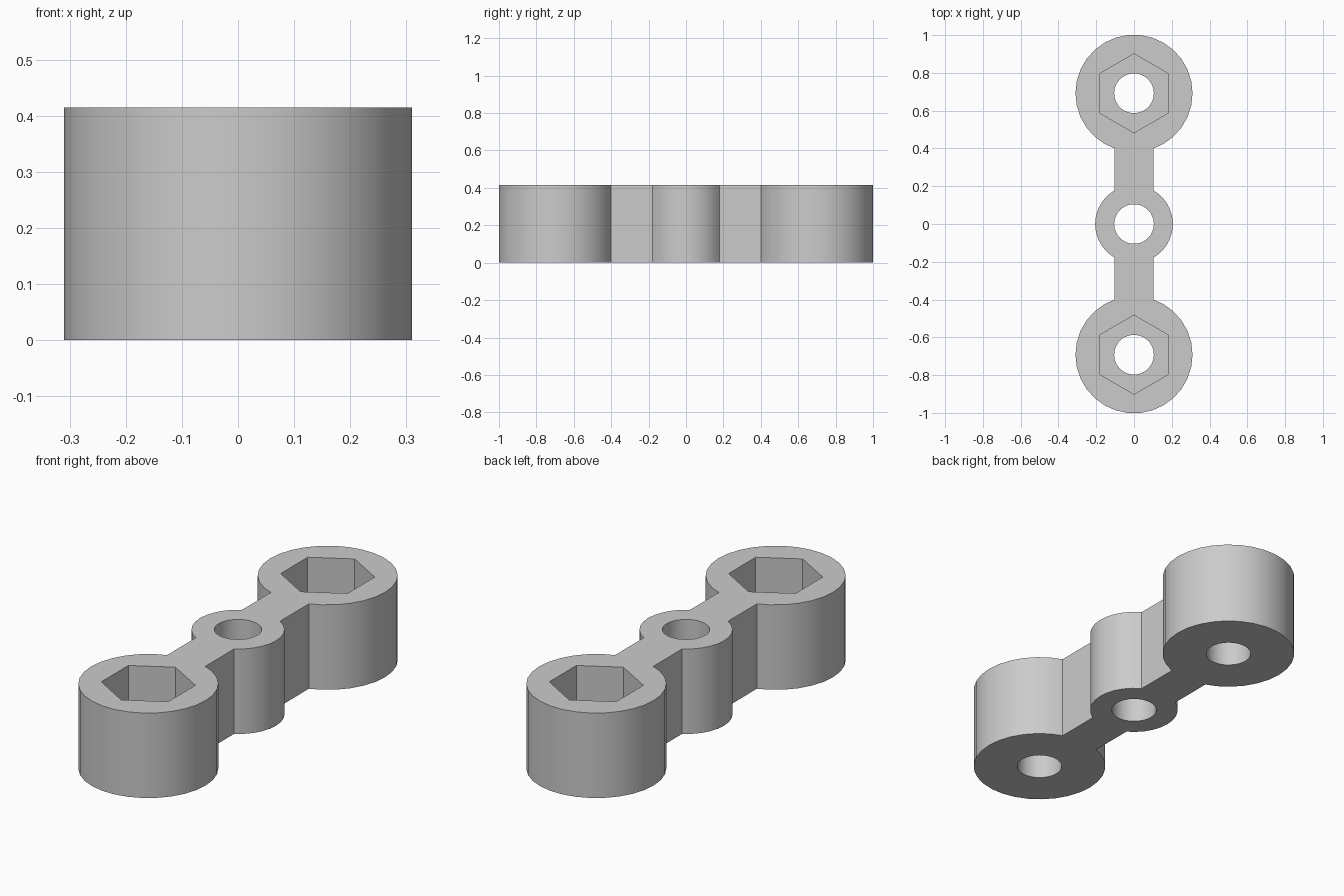
import bpy
import math

HEIGHT = 0.415
END_Y = 0.692      # distance of the end bosses from the middle
POCKET_FLOOR = 0.2

cube = bpy.data.objects.get("Cube")
if cube:
    bpy.data.objects.remove(cube, do_unlink=True)

grey = bpy.data.materials.new("light grey")
grey.use_nodes = True
colour = (0.6, 0.6, 0.6, 1)
grey.diffuse_color = colour
grey.node_tree.nodes["Principled BSDF"].inputs["Base Color"].default_value = colour


def prism(name, radius, y, bottom, top, sides=30):
    """Upright prism with a corner on +x (a hexagon gets a corner on +y)."""
    bpy.ops.mesh.primitive_cylinder_add(
        vertices=sides, radius=radius, depth=top - bottom,
        location=(0, y, (top + bottom) / 2),
        rotation=(0, 0, 0 if sides == 6 else math.pi / 2))
    obj = bpy.context.object
    obj.name = name
    obj.data.materials.append(grey)
    return obj


def combine(target, tool, operation):
    """Apply a boolean and discard the tool object."""
    mod = target.modifiers.new(operation.title(), 'BOOLEAN')
    mod.operation = operation
    mod.solver = 'EXACT'
    mod.object = tool
    bpy.context.view_layer.objects.active = target
    bpy.ops.object.modifier_apply(modifier=mod.name)
    bpy.data.objects.remove(tool, do_unlink=True)


# Connecting bar
bpy.ops.mesh.primitive_cube_add(size=1, location=(0, 0, HEIGHT / 2))
link = bpy.context.object
link.name = "link_bar"
link.scale = (0.206, END_Y * 2, HEIGHT)
bpy.ops.object.transform_apply(location=True, rotation=True, scale=True)
link.data.materials.append(grey)

# Round bosses: one small in the middle, one large at each end
for y, radius in ((0, 0.206), (END_Y, 0.31), (-END_Y, 0.31)):
    combine(link, prism("boss", radius, y, 0, HEIGHT), 'UNION')

# Through holes
for y in (0, END_Y, -END_Y):
    combine(link, prism("hole_cutter", 0.105, y, -0.1, HEIGHT + 0.1), 'DIFFERENCE')

# Hexagonal nut pockets in the end bosses
for y in (END_Y, -END_Y):
    combine(link, prism("pocket_cutter", 0.209, y, POCKET_FLOOR, HEIGHT + 0.1, 6),
            'DIFFERENCE')

# Smooth round walls, crisp edges
bpy.ops.object.select_all(action='DESELECT')
link.select_set(True)
bpy.context.view_layer.objects.active = link
bpy.ops.object.shade_smooth_by_angle(angle=math.radians(30))
